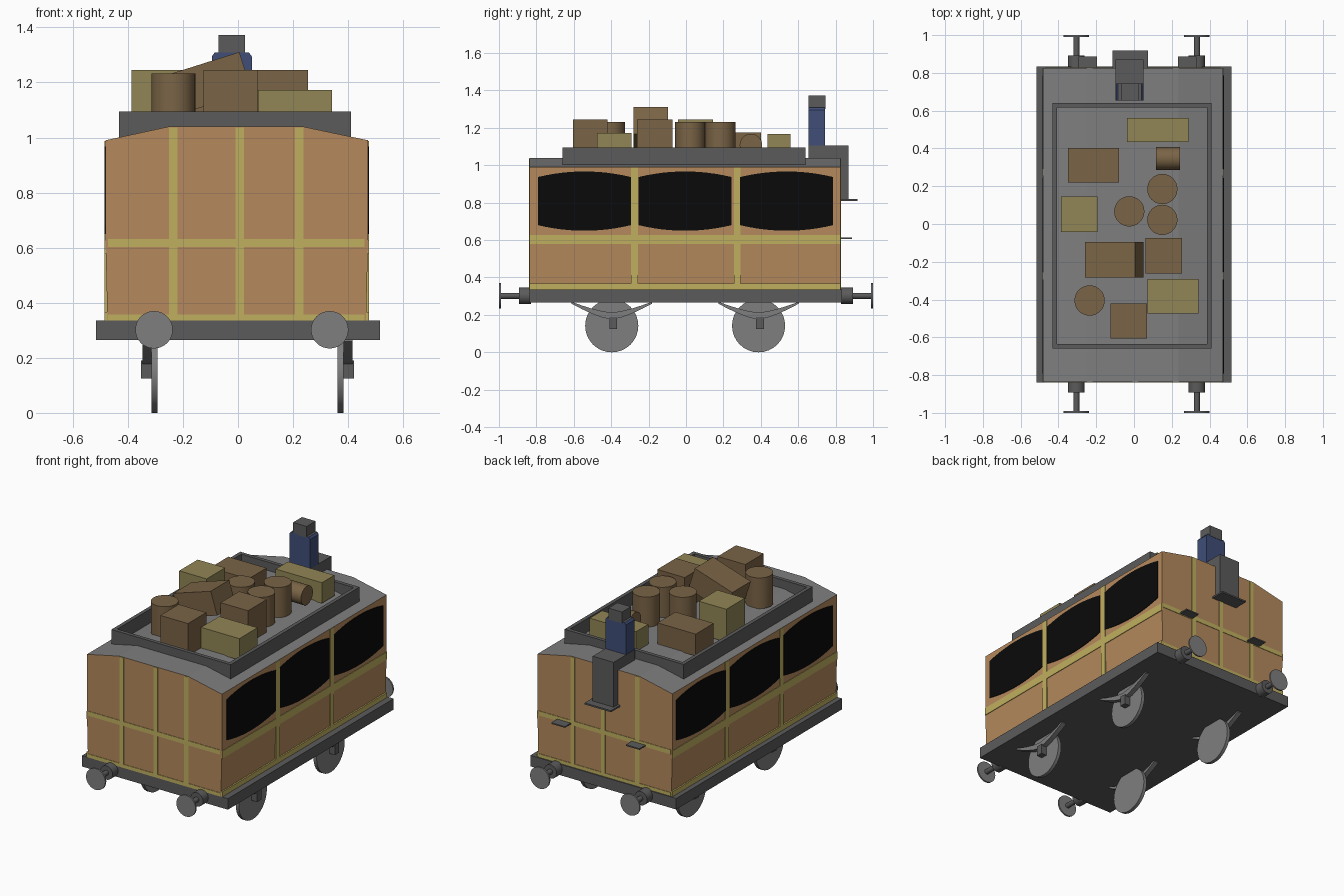
import bpy, bmesh, math
from mathutils import Matrix, Vector

if "Cube" in bpy.data.objects:
    bpy.data.objects.remove(bpy.data.objects["Cube"])


def make_mat(name, rgb):
    m = bpy.data.materials.new(name)
    m.diffuse_color = (*rgb, 1)
    m.use_nodes = True
    m.node_tree.nodes["Principled BSDF"].inputs["Base Color"].default_value = m.diffuse_color
    return m


TAN = make_mat("tan panel", (0.46, 0.25, 0.107))
TRIM = make_mat("yellow trim", (0.527, 0.434, 0.117))
BLACK = make_mat("black glass", (0.003, 0.003, 0.003))
DARK = make_mat("dark iron", (0.105, 0.105, 0.105))
GREY = make_mat("grey metal", (0.21, 0.21, 0.21))
BROWN = make_mat("brown wood", (0.195, 0.127, 0.061))
KHAKI = make_mat("khaki case", (0.283, 0.235, 0.09))
BLUE = make_mat("blue enamel", (0.05, 0.076, 0.188))


def finish(bm, name, *mats):
    bmesh.ops.recalc_face_normals(bm, faces=bm.faces)
    me = bpy.data.meshes.new(name)
    bm.to_mesh(me)
    bm.free()
    for m in mats:
        me.materials.append(m)
    ob = bpy.data.objects.new(name, me)
    bpy.context.collection.objects.link(ob)
    return ob


def box(name, x, y, z, mat, tilt=0):
    """Box from (min, max) ranges, optionally tilted about the y axis."""
    bm = bmesh.new()
    bmesh.ops.create_cube(bm, size=1)
    size = Vector((x[1] - x[0], y[1] - y[0], z[1] - z[0]))
    bmesh.ops.scale(bm, vec=size, verts=bm.verts)
    mid = Vector((sum(x) / 2, sum(y) / 2, sum(z) / 2))
    bm.transform(Matrix.Translation(mid) @ Matrix.Rotation(tilt, 4, 'Y'))
    return finish(bm, name, mat)


def cylinder(name, centre, radius, depth, axis, mat, sides=32):
    bm = bmesh.new()
    bmesh.ops.create_cone(bm, cap_ends=True, segments=sides, radius1=radius,
                          radius2=radius, depth=depth)
    rot = {'X': Matrix.Rotation(math.pi / 2, 4, 'Y'),
           'Y': Matrix.Rotation(math.pi / 2, 4, 'X'), 'Z': Matrix()}[axis]
    bm.transform(Matrix.Translation(centre) @ rot)
    for f in bm.faces:
        f.smooth = len(f.verts) == 4
    for e in bm.edges:
        e.smooth = all(len(f.verts) == 4 for f in e.link_faces)
    return finish(bm, name, mat)


def prism(name, pts, lo, hi, axis, *mats):
    """Extrude a profile: (x, z) along Y or (y, z) along X."""
    bm = bmesh.new()
    place = (lambda a, b, t: (a, t, b)) if axis == 'Y' else (lambda a, b, t: (t, a, b))
    rings = [[bm.verts.new(place(a, b, t)) for a, b in pts] for t in (lo, hi)]
    n = len(pts)
    for r in rings:
        bm.faces.new(r)
    for i in range(n):
        j = (i + 1) % n
        bm.faces.new((rings[0][i], rings[0][j], rings[1][j], rings[1][i]))
    return finish(bm, name, *mats)


# Coach shell: upward faces become the roof
Y0, Y1, X0, X1 = -0.837, 0.825, -0.481, 0.472
shell = prism("coach_body", [(X0 + .007, .33), (X1 - .007, .33), (X1, .62), (X1, .99),
              (.235, 1.04), (-.25, 1.04), (X0, .99), (X0, .62)], Y0, Y1, 'Y', TAN, GREY)
for p in shell.data.polygons:
    p.material_index = int(p.normal.z > 0.5)

# Chassis
box("chassis", (-.515, .515), (-.838, .835), (.265, .335), DARK)

# End trim
for side, y in (("front", (Y0 - .003, Y0 + .005)), ("back", (Y1 - .005, Y1 + .003))):
    for x in (-.235, .006, .222):
        box(side + "_upright_trim", (x - .015, x + .015), y, (.335, 1.037), TRIM)
    box(side + "_waist_trim", (-.472, .46), y, (.602, .631), TRIM)
    box(side + "_base_trim", (-.472, .46), y, (.335, .358), TRIM)

# Side trim and arched windows
for side, x, s in (("left", X0, -1), ("right", X1, 1)):
    xr = sorted((x - s * .012, x + s * .003))
    for y in (-.275, .274):
        box(side + "_upright_trim", xr, (y - .018, y + .018), (.335, .988), TRIM)
    box(side + "_waist_trim", xr, (Y0, Y1), (.578, .627), TRIM)
    box(side + "_base_trim", xr, (Y0, Y1), (.335, .367), TRIM)
    for y in (-.543, -.005, .538):
        u = [-1 + i / 6 for i in range(13)]
        arch = [(y + .249 * t, .967 - .03 * t * t) for t in u]
        arch += [(y + .249 * t, .65 + .03 * t * t) for t in reversed(u)]
        xw = sorted((x - s * .003, x + s * .004))
        prism(side + "_window", arch, xw[0], xw[1], 'X', BLACK)

# Roof rack rails
rx, ry, rz, w = (-.432, .41), (-.66, .64), (1.0, 1.094), .024
for x in (rx[0], rx[1] - w):
    box("rack_side_rail", (x, x + w), ry, rz, DARK)
for y in (ry[0], ry[1] - w):
    box("rack_end_rail", (rx[0] + w, rx[1] - w), (y, y + w), rz, DARK)

# Wheels, axle boxes and leaf springs
for side, x, s in (("left", -.303, -1), ("right", .372, 1)):
    for y in (-.397, .388):
        cylinder(side + "_wheel", (x, y, .142), .142, .022, 'X', GREY)
        ax = sorted((x + s * .011, x + s * .05))
        box(side + "_axle_box", ax, (y - .013, y + .032 - .003), (.125, .19), DARK)
        u = [-1 + i / 4 for i in range(9)]
        low = [(y + .215 * t, .175 + .085 * abs(t) ** 1.4) for t in u]
        high = [(y + .215 * t, .212 + .058 * abs(t) ** 1.4) for t in reversed(u)]
        sx = sorted((x + s * .011, x + s * .043))
        prism(side + "_leaf_spring", low + high, sx[0], sx[1], 'X', GREY)

# Buffers at both ends
for x in (-.305, .333):
    for s in (-1, 1):
        cylinder("buffer_socket", (x, s * .86, .302), .044, .064, 'Y', DARK, 24)
        cylinder("buffer_rod", (x, s * .94, .302), .016, .11, 'Y', DARK, 16)
        cylinder("buffer_disc", (x, s * .995, .302), .068, .01, 'Y', GREY)

# Back lamp steps
for x in (-.245, .282):
    box("back_step", (x - .048, x + .048), (.82, .888), (.606, .614), DARK)

# Stove flue: duct over the roof edge, blue stack, cap
prism("flue_duct", [(.655, 1.035), (.82, 1.035), (.82, .815), (.87, .815),
                    (.87, 1.106), (.655, 1.106)], -.098, .05, 'X', DARK)
box("flue_flange", (-.113, .073), (.815, .918), (.81, .82), DARK)
stack = prism("blue_stack", [(-.095, 1.1), (.05, 1.1), (.05, 1.295), (.04, 1.308),
              (-.085, 1.308), (-.095, 1.295)], .655, .743, 'Y', BLUE, DARK)
for p in stack.data.polygons:
    p.material_index = int(p.normal.z > 0.95)
box("stack_cap", (-.07, .026), (.655, .745), (1.3, 1.372), DARK)

# Luggage boxes
B = 1.035
for name, x, y, top, mat in (
        ("long_case", (-.038, .288), (.435, .56), 1.167, KHAKI),
        ("tall_case", (-.386, -.192), (-.042, .145), 1.245, KHAKI),
        ("low_case", (.072, .342), (-.475, -.292), 1.172, KHAKI),
        ("wide_crate", (-.35, -.08), (.22, .402), 1.175, BROWN),
        ("right_crate", (.06, .254), (-.262, -.073), 1.245, BROWN),
        ("front_crate", (-.125, .07), (-.605, -.42), 1.245, BROWN)):
    box(name, x, y, (B, top), mat)
box("leaning_crate", (-.244, .034), (-.282, -.095), (1.122, 1.272), BROWN,
    tilt=-math.radians(17.6))

# Barrels
for x, y in ((.15, .185), (.15, .022), (-.025, .067), (-.235, -.405)):
    cylinder("barrel", (x, y, (B + 1.232) / 2), .08, 1.232 - B, 'Z', BROWN)
cylinder("lying_barrel", (.18, .347, 1.108), .06, .128, 'X', BROWN)
